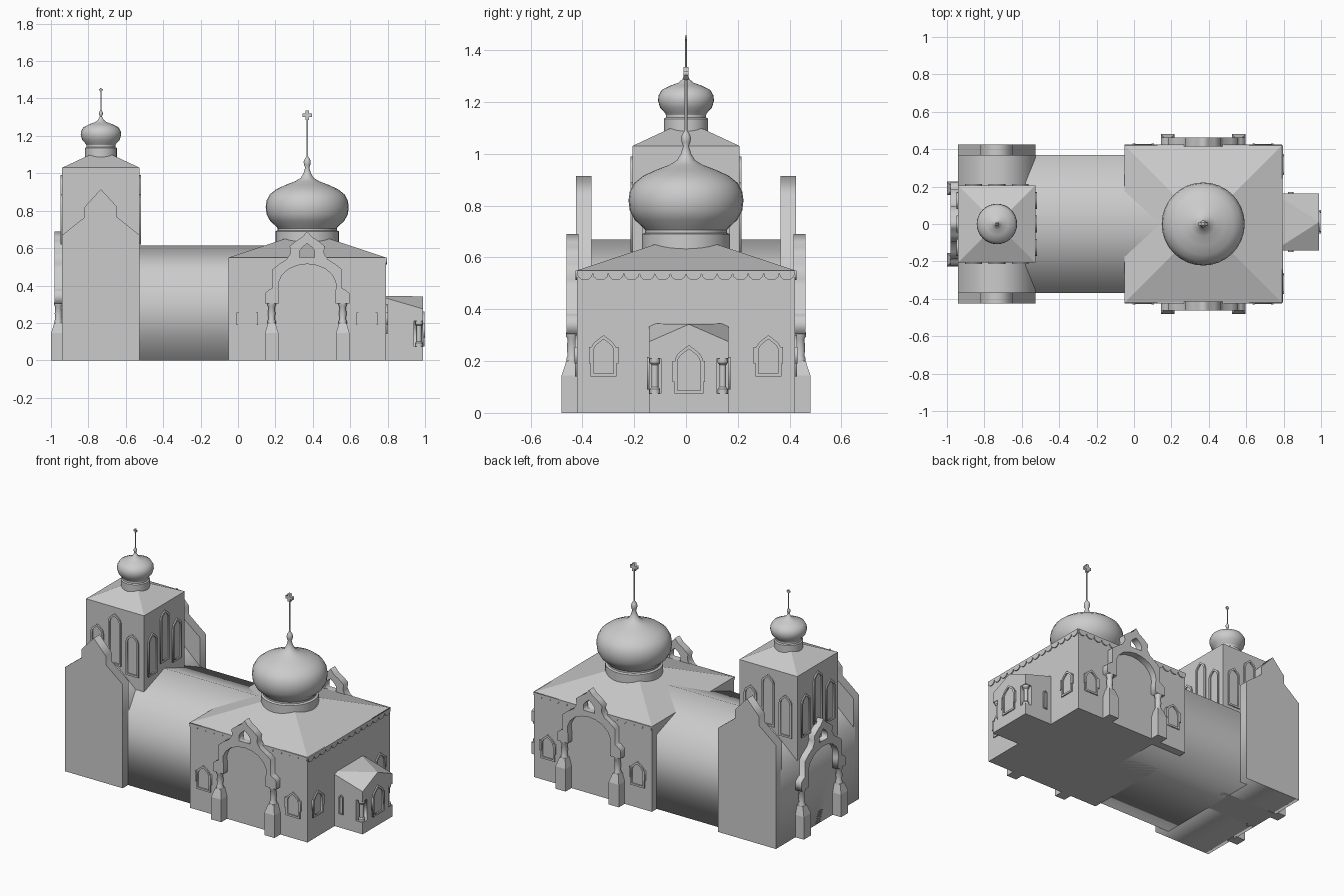
import bpy, bmesh, math
from mathutils import Matrix, Vector

if "Cube" in bpy.data.objects:
    bpy.data.objects.remove(bpy.data.objects["Cube"])

stone = bpy.data.materials.new("grey stone")
stone.diffuse_color = (0.6, 0.6, 0.6, 1)
stone.use_nodes = True
stone.node_tree.nodes["Principled BSDF"].inputs["Base Color"].default_value = stone.diffuse_color


def add(name, mesh, matrix=Matrix(), smooth=False):
    ob = bpy.data.objects.new(name, mesh)
    bpy.context.collection.objects.link(ob)
    mesh.transform(matrix)
    mesh.materials.clear()
    mesh.materials.append(stone)
    if smooth:
        bpy.ops.object.select_all(action='DESELECT')
        ob.select_set(True)
        bpy.context.view_layer.objects.active = ob
        bpy.ops.object.shade_smooth_by_angle(angle=math.radians(40))
    return ob


def wall(x, y, degrees=0):
    """Frame on a wall: local x runs along it, local -y points outwards."""
    return Matrix.Translation((x, y, 0)) @ Matrix.Rotation(math.radians(degrees), 4, 'Z')


def plate(name, loops, frame, back, front):
    """Outline with holes, drawn in a wall frame, extruded from back to front (outwards)."""
    cu = bpy.data.curves.new(name, 'CURVE')
    cu.dimensions, cu.fill_mode, cu.extrude = '2D', 'BOTH', (front - back) / 2
    for loop in loops:
        sp = cu.splines.new('POLY')
        sp.points.add(len(loop) - 1)
        for p, (u, z) in zip(sp.points, loop):
            p.co = (u, z, 0, 1)
        sp.use_cyclic_u = True
    tmp = bpy.data.objects.new("tmp", cu)
    bpy.context.collection.objects.link(tmp)
    dg = bpy.context.evaluated_depsgraph_get()
    mesh = bpy.data.meshes.new_from_object(tmp.evaluated_get(dg))
    bpy.data.objects.remove(tmp)
    turn = Matrix.Translation((0, -(front + back) / 2, 0)) @ Matrix.Rotation(math.pi / 2, 4, 'X')
    return add(name, mesh, frame @ turn)


def solid(name, verts, faces):
    mesh = bpy.data.meshes.new(name)
    mesh.from_pydata(verts, [], faces)
    bm = bmesh.new()
    bm.from_mesh(mesh)
    bmesh.ops.recalc_face_normals(bm, faces=bm.faces)
    bm.to_mesh(mesh)
    bm.free()
    return add(name, mesh)


def lathe(name, profile, frame, n=32, phase=0.0, sx=1.0, smooth=True):
    """Closed turned part from (radius, z) pairs."""
    bm = bmesh.new()
    rings = [[bm.verts.new((sx * r * math.cos(phase + 2 * math.pi * i / n),
                            r * math.sin(phase + 2 * math.pi * i / n), z)) for i in range(n)]
             for r, z in profile]
    for a, b in zip(rings, rings[1:]):
        for i in range(n):
            bm.faces.new((a[i], a[(i + 1) % n], b[(i + 1) % n], b[i]))
    bm.faces.new(rings[0][::-1])
    bm.faces.new(rings[-1])
    mesh = bpy.data.meshes.new(name)
    bm.to_mesh(mesh)
    bm.free()
    return add(name, mesh, frame, smooth)


def rect(u0, u1, z0, z1):
    return [(u0, z0), (u1, z0), (u1, z1), (u0, z1)]


def mirror(half):
    return half + [(-u, z) for u, z in reversed(half) if u > 0]


def keel(u, w, z0, z1):
    """Arched outline with a pointed tip."""
    h = w / 2
    zs = z1 - 1.25 * h
    half = [(h, z0), (h, zs)]
    half += [(h * math.cos(math.radians(a)), zs + h * math.sin(math.radians(a))) for a in (20, 40, 58)]
    return [(u + a, z) for a, z in mirror(half + [(0, z1)])]


def window(name, frame, u, w, z0, z1, b=0.012):
    plate(name, [keel(u, w, z0, z1), keel(u, w - 2 * b, z0 + b, z1 - 1.3 * b)], frame, -0.005, 0.008)


S2 = math.sqrt(2)
NX, TX, NH, TH = 0.37, -0.733, 0.42, 0.207

# nave: walls with low pyramid roof
nave = wall(NX, 0)
lathe("nave", [(NH * S2, 0), (NH * S2, 0.55), (0.02, 0.685)], nave, 4, math.pi / 4, smooth=False)

# refectory with gable roof running into the nave
plate("refectory", [mirror([(0.37, 0), (0.37, 0.48), (0, 0.613)])], wall(0.17, 0, 90), -0.75, 0)

# bell tower, its cross wing and stepped gable walls
lathe("bell_tower", [(TH * S2, 0), (TH * S2, 1.03), (0.02, 1.12)], wall(TX, 0), 4, math.pi / 4, smooth=False)
plate("tower_wing", [mirror([(TH, 0), (TH, 0.485), (0, 0.67)])], wall(TX, 0), -0.38, 0.38)
gable = mirror([(TH, 0), (TH, 0.67), (0.087, 0.765), (0.087, 0.82), (0, 0.915)])
for side in (0, 180):
    plate("gable_wall", [gable], wall(TX, 0, side), 0.365, 0.425)

# drums, onion domes and spires
lathe("nave_drum", [(0.17, 0.6), (0.17, 0.69), (0.158, 0.695), (0.158, 0.73)], nave)
lathe("nave_dome", [(0.15, 0.695), (0.165, 0.715), (0.198, 0.745), (0.217, 0.78), (0.222, 0.82),
                    (0.217, 0.855), (0.2, 0.887), (0.165, 0.915), (0.115, 0.938), (0.065, 0.957),
                    (0.035, 0.975), (0.02, 1.0), (0.011, 1.03), (0.017, 1.045), (0.019, 1.06),
                    (0.015, 1.075), (0.005, 1.09), (0.005, 1.31)], nave)
tower = wall(TX, 0)
lathe("tower_drum", [(0.085, 1.06), (0.085, 1.135), (0.078, 1.14), (0.078, 1.17)], tower)
lathe("tower_dome", [(0.075, 1.145), (0.083, 1.16), (0.1, 1.178), (0.108, 1.205), (0.106, 1.225),
                     (0.093, 1.247), (0.06, 1.263), (0.03, 1.274), (0.014, 1.287), (0.006, 1.305),
                     (0.01, 1.315), (0.01, 1.326), (0.003, 1.337), (0.003, 1.445)], tower)

# crosses
for x, z, s in ((NX, 1.31, 1.0), (TX, 1.446, 0.45)):
    a, b = 0.025 * s, 0.009 * s
    plate("cross", [mirror([(b, z - a), (b, z - b), (a, z - b), (a, z + b), (b, z + b), (b, z + a)])],
          wall(x, 0), -b, b)

# ogee portal arches on pillars: both nave sides and the tower front
outer = [(0.225, 0.305), (0.225, 0.36), (0.2, 0.38), (0.187, 0.385), (0.187, 0.485), (0.15, 0.515),
         (0.11, 0.54), (0.088, 0.575), (0.094, 0.61), (0.06, 0.638), (0.025, 0.66), (0, 0.69)]
inner = [(0, 0.515), (0.05, 0.508), (0.1, 0.488), (0.135, 0.455), (0.152, 0.42), (0.155, 0.385),
         (0.15, 0.37), (0.15, 0.305)]
half = outer[::-1] + inner[::-1]
arch = outer + [(-u, z) for u, z in outer[-2::-1]] + [(-u, z) for u, z in inner[::-1]] + inner[1:]
hole = mirror([(0.04, 0.55), (0.04, 0.585), (0.025, 0.605), (0, 0.625)])
for frame in (wall(NX, -0.42), wall(NX, 0.42, 180), wall(-0.94, 0, -90)):
    plate("portal_arch", [arch, hole], frame, -0.005, 0.042)
    for u in (-0.19, 0.19):
        at = frame @ Matrix.Translation((u, -0.02, 0))
        lathe("pillar_base", [(0.04 * S2, 0), (0.04 * S2, 0.145), (0.022 * S2, 0.2)],
              at, 4, math.pi / 4, 0.9, False)
        lathe("pillar", [(0.022, 0.195), (0.022, 0.21), (0.017, 0.22), (0.02, 0.25), (0.017, 0.285),
                         (0.023, 0.295), (0.023, 0.31)], at, 12)

# nave windows with small side colonnettes
for frame, places in ((wall(NX, -NH), (-0.32, 0.32)), (wall(NX, NH, 180), (-0.32, 0.32)),
                      (wall(NX + NH, 0, 90), (-0.318, 0.318))):
    for u in places:
        window("nave_window", frame, u, 0.1, 0.14, 0.3)
        for s in (-0.05, 0.05):
            plate("colonnette", [rect(u + s - 0.007, u + s + 0.007, 0.19, 0.255)], frame, -0.005, 0.011)

# scalloped frieze below the nave eaves
N = 14
W = 2 * NH / N
scallop = [(-NH, 0.55)]
for i in range(N):
    c = -NH + (i + 0.5) * W
    scallop += [(c - W / 2 * math.cos(math.pi * k / 6), 0.538 - 0.026 * math.sin(math.pi * k / 6))
                for k in range(0 if i == 0 else 1, 7)]
scallop.append((NH, 0.55))
for degrees in (0, 90, 180):
    plate("scalloped_frieze", [scallop], nave @ wall(0, 0, degrees), NH - 0.003, NH + 0.006)

# tower belfry windows, three to each side
for degrees in (0, 90, 180, 270):
    frame = tower @ wall(0, 0, degrees) @ Matrix.Translation((0, -TH, 0))
    for u, z0, z1 in ((-0.125, 0.62, 0.89), (0, 0.66, 0.99), (0.125, 0.62, 0.89)):
        window("belfry_window", frame, u, 0.09, z0, z1)

# apse: flat at the nave, folding down to a gable front
CY, A, X0, X1 = 0.011, 0.153, 0.75, 0.99
verts = [(X0, CY - A, 0), (X1, CY - A, 0), (X1, CY + A, 0), (X0, CY + A, 0),
         (X0, CY - A, 0.345), (X1, CY - A, 0.275), (X1, CY, 0.342), (X1, CY + A, 0.275),
         (X0, CY + A, 0.345)]
apse = solid("apse", verts, [(0, 3, 2, 1), (0, 1, 5, 4), (1, 2, 7, 6, 5), (2, 3, 8, 7),
                             (3, 0, 4, 8), (4, 5, 6), (6, 7, 8), (4, 6, 8)])
front = wall(X1, CY, 90)
for s in (-1, 1):
    # corner niche and its column
    cutter = plate("niche_cutter", [rect(s * 0.132 - 0.024, s * 0.132 + 0.024, 0.075, 0.21)],
                   front, -0.048, 0.02)
    cutter.hide_render = True
    cutter.hide_viewport = True
    bm = bmesh.new()
    bm.from_mesh(cutter.data)
    bmesh.ops.remove_doubles(bm, verts=bm.verts, dist=1e-5)
    bmesh.ops.recalc_face_normals(bm, faces=bm.faces)
    bm.to_mesh(cutter.data)
    bm.free()
    mod = apse.modifiers.new("niche", 'BOOLEAN')
    mod.operation, mod.object = 'DIFFERENCE', cutter
    lathe("niche_column", [(0.02, 0.075), (0.02, 0.092), (0.013, 0.1), (0.013, 0.185), (0.02, 0.193),
                           (0.02, 0.21)], front @ Matrix.Translation((s * 0.131, 0.022, 0)), 12)
    # side window
    window("apse_window", wall(0.838, CY + s * A, 0 if s < 0 else 180), 0, 0.03, 0.09, 0.215, 0.006)

# apse door surround
window("apse_door", front, 0, 0.112, 0.075, 0.262)
for s in (-0.056, 0.056):
    plate("door_colonnette", [rect(s - 0.007, s + 0.007, 0.12, 0.2)], front, -0.005, 0.01)
